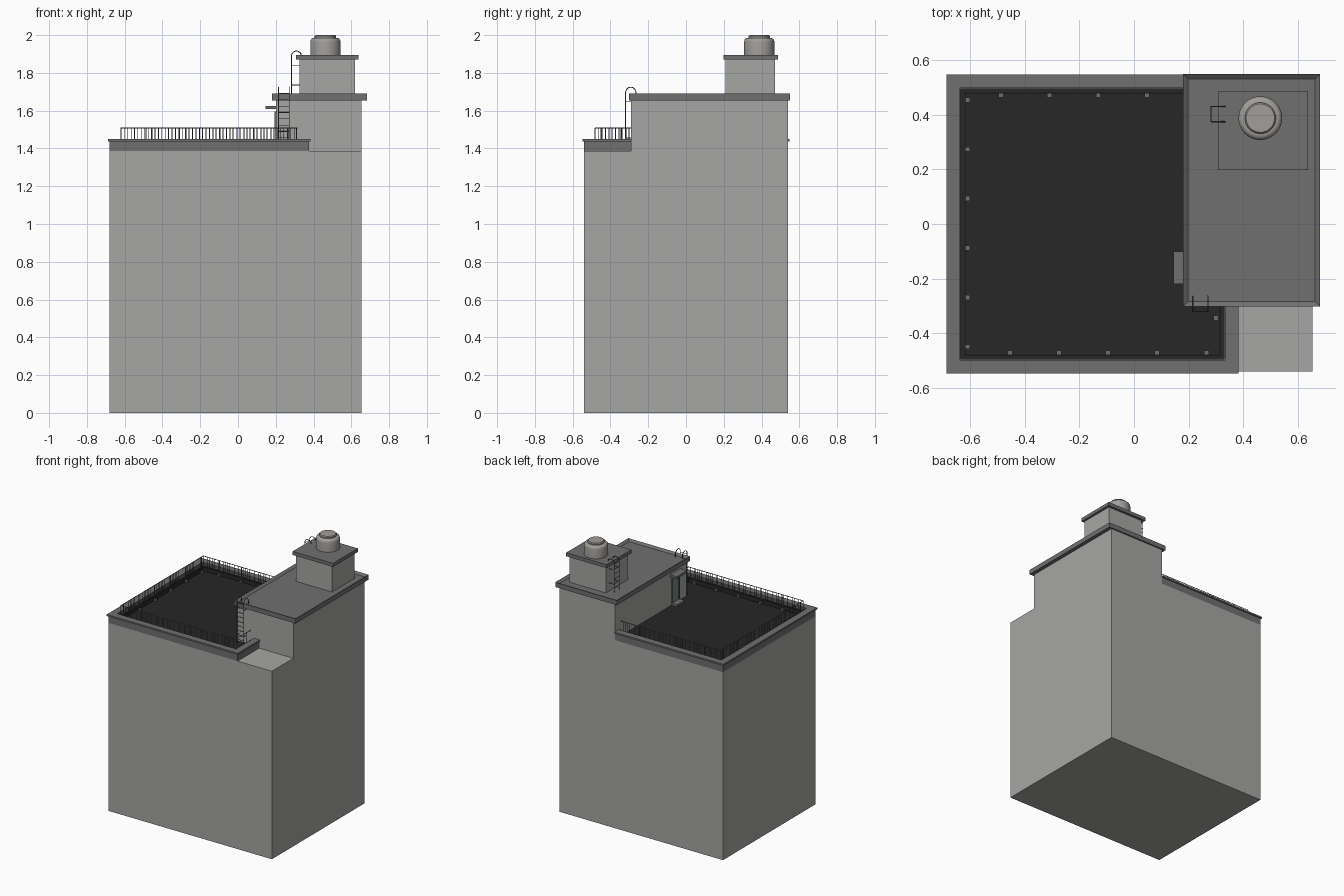
import bpy, bmesh
from math import pi, cos, sin
from mathutils import Vector, Matrix

if "Cube" in bpy.data.objects:
    bpy.data.objects.remove(bpy.data.objects["Cube"])

def mat(name, *c):
    m = bpy.data.materials.new(name)
    m.diffuse_color = (*c, 1)
    m.use_nodes = True
    m.node_tree.nodes["Principled BSDF"].inputs["Base Color"].default_value = m.diffuse_color
    return m

WALL = mat("wall_grey", 0.38, 0.38, 0.37)
TRIM = mat("trim_grey", 0.16, 0.16, 0.16)
ROOF = mat("roof_felt", 0.02, 0.02, 0.02)
METAL = mat("metal", 0.12, 0.12, 0.12)
TANKM = mat("tank_grey", 0.36, 0.34, 0.32)
DOOR = mat("door_green", 0.16, 0.24, 0.21)

def finish(bm, name, m=None):
    bmesh.ops.recalc_face_normals(bm, faces=bm.faces)
    me = bpy.data.meshes.new(name)
    bm.to_mesh(me)
    bm.free()
    ob = bpy.data.objects.new(name, me)
    bpy.context.collection.objects.link(ob)
    if m:
        me.materials.append(m)
    return ob

def add_box(bm, x0, x1, y0, y1, z0, z1):
    M = Matrix.Translation(((x0+x1)/2, (y0+y1)/2, (z0+z1)/2)) @ Matrix.Diagonal((x1-x0, y1-y0, z1-z0, 1))
    return bmesh.ops.create_cube(bm, size=1, matrix=M)["verts"]

def box(name, m, *b, inset=0, drop=0):
    bm = bmesh.new()
    add_box(bm, *b)
    if inset:  # sunken top behind a rim
        bm.normal_update()
        top = [f for f in bm.faces if f.normal.z > 0.9]
        bmesh.ops.inset_region(bm, faces=top, thickness=inset)
        bmesh.ops.translate(bm, verts=top[0].verts, vec=(0, 0, -drop))
    return finish(bm, name, m)

def prism(name, m, pts, z0, z1):
    bm = bmesh.new()
    f = bm.faces.new([bm.verts.new((x, y, z0)) for x, y in pts])
    g = bmesh.ops.extrude_face_region(bm, geom=[f])["geom"]
    bmesh.ops.translate(bm, verts=[v for v in g if isinstance(v, bmesh.types.BMVert)], vec=(0, 0, z1-z0))
    return finish(bm, name, m)

def rod(bm, a, b, r, n=5):
    a, b = Vector(a), Vector(b)
    d = b - a
    M = Matrix.Translation((a+b)/2) @ d.to_track_quat('Z', 'Y').to_matrix().to_4x4()
    bmesh.ops.create_cone(bm, cap_ends=True, segments=n, radius1=r, radius2=r, depth=d.length, matrix=M)

# open line round three and a half sides of the lower roof, d = inset from wall face
def path(d, yr=-0.29, xe=0.2):
    return [(0.375-d, yr), (0.375-d, -0.54+d), (-0.68+d, -0.54+d), (-0.68+d, 0.54-d), (xe, 0.54-d)]

def band(name, m, d0, d1, z0, z1):
    return prism(name, m, path(d0) + path(d1)[::-1], z0, z1)

# main masses
box("main_block", WALL, -0.68, 0.655, -0.54, 0.54, 0, 1.387)
box("stair_tower", WALL, 0.2, 0.655, -0.29, 0.54, 1.387, 1.66)
box("tower_cornice", TRIM, 0.18, 0.682, -0.302, 0.55, 1.655, 1.69, inset=0.026, drop=0.014)
box("penthouse", WALL, 0.325, 0.62, 0.21, 0.47, 1.67, 1.872)
box("penthouse_cap", TRIM, 0.307, 0.637, 0.198, 0.488, 1.87, 1.896)

# lower roof, parapet and coping
prism("roof_felt", ROOF, path(0.04) + [(0.2, -0.29)], 1.38, 1.395)
band("parapet", TRIM, 0, 0.045, 1.387, 1.44)
band("parapet_coping", TRIM, -0.008, 0.042, 1.438, 1.45)
band("roof_upstand", ROOF, 0.04, 0.058, 1.39, 1.425)

# railing: rails, balusters, then posts on base blocks
bm = bmesh.new()
line = path(0.06, -0.305, 0.195)
for (x0, y0), (x1, y1) in zip(line, line[1:]):
    for z, r in ((1.508, 0.0025), (1.435, 0.002)):
        rod(bm, (x0, y0, z), (x1, y1, z), r)
    L = abs(x1-x0) + abs(y1-y0)
    n = max(1, round(L/0.018))
    for i in range(n):
        t = i/n
        x, y = x0+(x1-x0)*t, y0+(y1-y0)*t
        rod(bm, (x, y, 1.435), (x, y, 1.508), 0.0013, 4)
finish(bm, "roof_railing", METAL)

bases = [(-0.61, 0.455-0.181*i, -1, 0) for i in range(6)]
bases += [(-0.487+0.178*i, 0.472, 0, 1) for i in range(4)]
bases += [(-0.455+0.18*i, -0.472, 0, -1) for i in range(5)]
bases += [(0.3, -0.345, 1, 0)]
bm = bmesh.new()
bp = bmesh.new()
for x, y, dx, dy in bases:
    add_box(bm, x-0.009, x+0.009, y-0.009, y+0.009, 1.39, 1.408)
    px, py = x+dx*0.009, y+dy*0.009
    rod(bp, (px, py, 1.395), (px, py, 1.508), 0.003, 6)
finish(bm, "railing_bases", TRIM)
finish(bp, "railing_posts", METAL)

# ladders with hooped tops; local -y points away from the wall
def ladder(name, pos, rot, w, z0, z1, reach, gap):
    bm = bmesh.new()
    R = reach/2
    for s in (-w, w):
        pts = [(s, -gap, z0)]
        pts += [(s, -gap+R-R*cos(pi*i/8), z1+R*sin(pi*i/8)) for i in range(9)]
        pts.append((s, -gap+reach, z1-0.02))
        for a, b in zip(pts, pts[1:]):
            rod(bm, a, b, 0.0025, 6)
        for z in (z0+0.06, z1-0.05):
            rod(bm, (s, -gap, z), (s, 0.002, z), 0.002)
    n = int((z1-z0)/0.032)
    for i in range(1, n+1):
        z = z0 + i*(z1-z0)/n - 0.006
        rod(bm, (-w, -gap, z), (w, -gap, z), 0.002)
    bm.transform(Matrix.Translation(pos) @ Matrix.Rotation(rot, 4, 'Z'))
    finish(bm, name, METAL)

ladder("tower_ladder", (0.243, -0.29, 0), 0, 0.028, 1.395, 1.697, 0.055, 0.03)
ladder("penthouse_ladder", (0.325, 0.403, 0), -pi/2, 0.028, 1.676, 1.89, 0.052, 0.042)

# roof access door, canopy and step
box("door_canopy", TRIM, 0.145, 0.205, -0.22, -0.1, 1.61, 1.626)
box("door_panel", DOOR, 0.196, 0.204, -0.195, -0.125, 1.41, 1.585)
bm = bmesh.new()
for b in ((-0.205, -0.195, 1.41, 1.595), (-0.125, -0.115, 1.41, 1.595), (-0.195, -0.125, 1.585, 1.595)):
    add_box(bm, 0.192, 0.204, *b)
finish(bm, "door_frame", TRIM)
box("door_step", TRIM, 0.155, 0.205, -0.205, -0.115, 1.39, 1.41)

# water tank: lathed profile
prof = [(0, 1.89), (0.08, 1.89), (0.08, 1.965), (0.078, 1.974), (0.073, 1.981), (0.065, 1.985),
        (0.057, 1.986), (0.057, 1.994), (0.052, 2.0), (0, 2.0)]
bm = bmesh.new()
vs = [bm.verts.new((r, 0, z)) for r, z in prof]
es = [bm.edges.new(p) for p in zip(vs, vs[1:])]
bmesh.ops.spin(bm, geom=vs+es, cent=(0, 0, 0), axis=(0, 0, 1), angle=2*pi, steps=40)
bmesh.ops.remove_doubles(bm, verts=bm.verts, dist=0.0003)
bm.transform(Matrix.Translation((0.463, 0.388, 0)))
tank = finish(bm, "water_tank", TANKM)
bpy.context.view_layer.objects.active = tank
tank.select_set(True)
bpy.ops.object.shade_smooth_by_angle()
